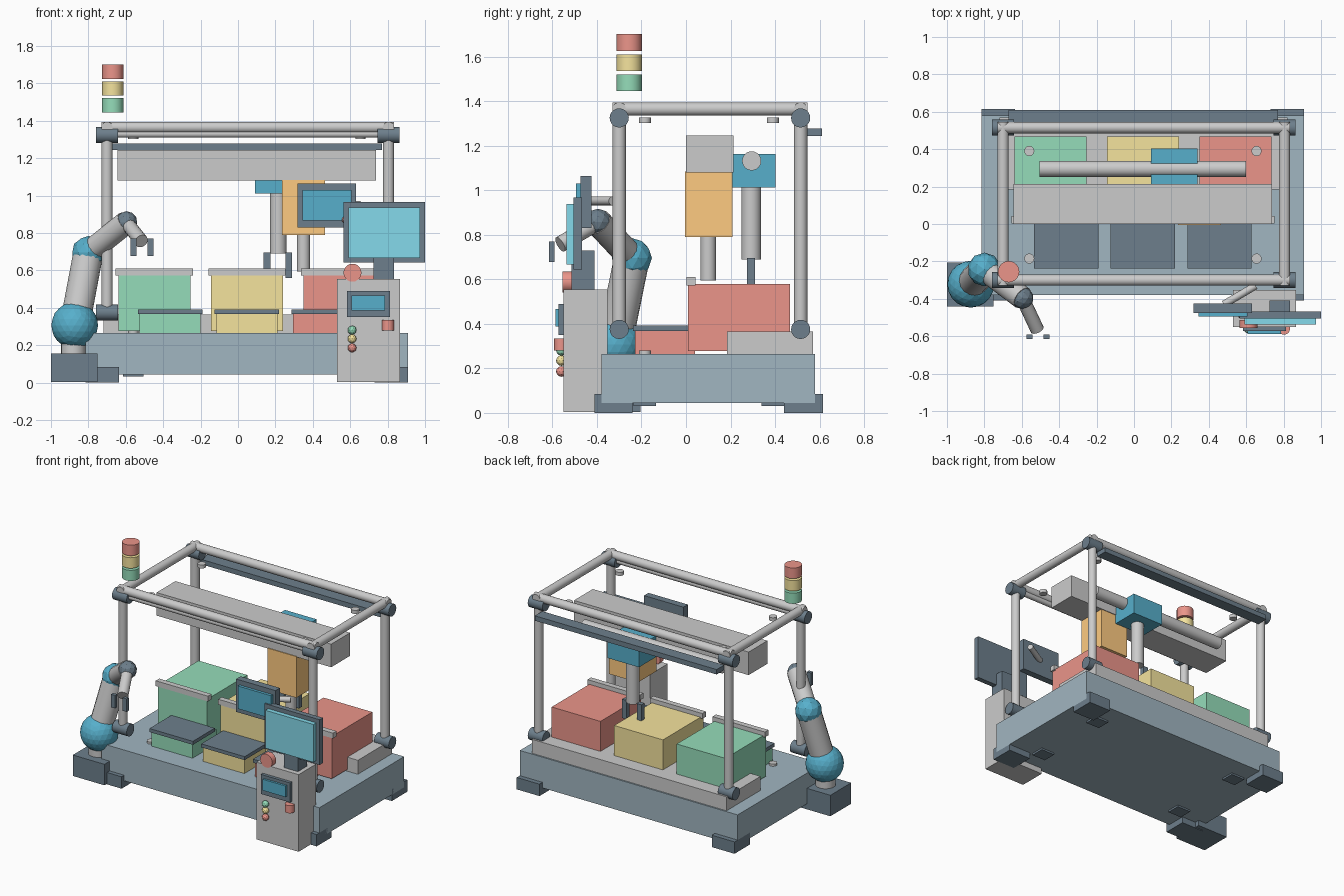
import bpy
from mathutils import Vector

if "Cube" in bpy.data.objects:
    bpy.data.objects.remove(bpy.data.objects["Cube"])

COLORS = {
    "steel": (.355, .465, .533), "dark": (.153, .212, .262), "blue": (.095, .43, .6),
    "screen": (.235, .7, .83), "green": (.30, .72, .49), "yellow": (.91, .77, .34),
    "red": (.83, .30, .255), "orange": (1, .6, .22),
}
MATS = {}
for key, c in COLORS.items():
    MATS[key] = bpy.data.materials.new(key)
    MATS[key].diffuse_color = (*c, 1)


def finish(name, col):
    o = bpy.context.object
    o.name = name
    if col:
        o.data.materials.append(MATS[col])
    return o


def box(name, x0, x1, y0, y1, z0, z1, col=None):
    bpy.ops.mesh.primitive_cube_add(size=1, location=((x0 + x1) / 2, (y0 + y1) / 2, (z0 + z1) / 2))
    o = finish(name, col)
    o.scale = (x1 - x0, y1 - y0, z1 - z0)
    return o


def rod(name, a, b, r, col=None, sides=20):
    a, b = Vector(a), Vector(b)
    d = b - a
    bpy.ops.mesh.primitive_cylinder_add(vertices=sides, radius=r, depth=d.length, location=(a + b) / 2,
                                        rotation=d.to_track_quat('Z', 'Y').to_euler())
    bpy.ops.object.shade_smooth_by_angle()
    return finish(name, col)


def ball(name, p, r, col):
    bpy.ops.mesh.primitive_ico_sphere_add(subdivisions=3 if r > .1 else 2, radius=r, location=p)
    return finish(name, col)


# Machine bed, corner feet, small pads
box("bed", -.815, .91, -.38, .58, .045, .265, "steel")
for x0, x1 in ((-.815, -.635), (.73, .91)):
    for y0, y1 in ((-.41, -.24), (.44, .615)):
        box("corner_foot", x0, x1, y0, y1, 0, .085, "dark")
for x in (-.56, .655):
    for y in (-.185, .39):
        box("bed_pad", x - .055, x + .055, y - .05, y + .05, .032, .046, "dark")
        rod("bed_disc", (x, y, .26), (x, y, .28), .027)
        rod("ceiling_disc", (x, y, 1.303), (x, y, 1.328), .027)

# Tubular frame with joint sleeves
XS, YS = (-.70, .805), (-.30, .515)
for x in XS:
    for y in YS:
        rod("frame_post", (x, y, .375), (x, y, 1.34), .03)
        for z in (.375, 1.325):
            rod("frame_joint", (x - .058, y, z), (x + .058, y, z), .043, "dark")
    rod("side_rail", (x, YS[0] - .03, 1.365), (x, YS[1] + .03, 1.365), .03)
for y in YS:
    rod("long_rail", (XS[0] - .03, y, 1.365), (XS[1] + .03, y, 1.365), .03)
rod("front_lower_rail", (XS[0], YS[0], 1.33), (XS[1], YS[0], 1.33), .02)
box("cable_tray", -.67, .77, .525, .61, 1.243, 1.278, "dark")

# Signal tower
for z, c in ((1.445, "green"), (1.535, "yellow"), (1.625, "red")):
    rod("signal_" + c, (-.67, -.255, z), (-.67, -.255, z + .076), .057, c, 24)

# Rear slab, large bins with lips, front trays with lids
box("rear_slab", -.72, .82, .185, .57, .265, .365)
for i, c in enumerate(("green", "yellow", "red")):
    x = -.447 + .495 * i
    box("bin_" + c, x - .193, x + .193, .01, .468, .277, .58, c)
    box("bin_lip", x - .207, x + .207, .003, .043, .572, .61)
    x = -.363 + .41 * i
    box("tray_" + c, x - .163, x + .163, -.228, .04, .262, .37, c)
    box("tray_lid", x - .172, x + .172, -.238, .01, .367, .392, "dark")

# Gantry beam, guide tube, carriage and gripper
box("gantry_beam", -.645, .738, 0, .213, 1.08, 1.245)
rod("guide_tube", (-.505, .295, 1.132), (.6, .295, 1.132), .043, None, 24)
box("carriage", .09, .34, .21, .403, 1.012, 1.163, "blue")
rod("lift_cylinder", (.215, .293, .69), (.215, .293, 1.015), .044)
for x in (.155, .272):
    box("lift_finger", x - .018, x + .018, .275, .31, .56, .695, "dark")

# Spindle
box("spindle_housing", .236, .466, -.005, .208, .79, 1.085, "orange")
rod("spindle_tool", (.35, .1, .595), (.35, .1, .79), .035)

# Robot arm
S1, S2, S3, TIP = (-.873, -.322, .307), (-.80, -.243, .695), (-.597, -.395, .857), (-.517, -.565, .757)
box("arm_base", -1, -.75, -.44, -.205, .005, .155, "dark")
rod("arm_pedestal", (-.88, -.322, .15), (-.88, -.322, .28), .066)
rod("upper_arm", S1, S2, .08, None, 16)
rod("forearm", S2, S3, .062, None, 16)
rod("wrist", S3, TIP, .037, None, 16)
ball("shoulder", S1, .125, "blue")
ball("elbow", S2, .09, "blue")
ball("wrist_joint", S3, .06, "dark")
for x in (-.56, -.467):
    box("arm_finger", x - .016, x + .016, -.615, -.59, .677, .77, "dark")

# Control pedestal
box("control_pedestal", .53, .865, -.55, -.352, .003, .555)
box("pedestal_bezel", .582, .812, -.572, -.548, .35, .49, "dark")
box("pedestal_display", .607, .787, -.587, -.57, .387, .467, "blue")
for z, c in ((.281, "green"), (.235, "yellow"), (.186, "red")):
    ball("lamp_" + c, (.61, -.56, z), .024, c)
rod("red_button", (.802, -.56, .28), (.802, -.56, .335), .032, "red")
rod("stop_button", (.612, -.555, .588), (.612, -.512, .588), .048, "red")

# Monitors and bracket
box("monitor_neck", .725, .835, -.515, -.41, .55, .73, "dark")
box("monitor_bezel", .565, 1, -.505, -.468, .643, .967, "dark")
box("monitor_display", .592, .973, -.537, -.504, .667, .938, "screen")
box("side_monitor_bezel", .318, .63, -.475, -.425, .83, 1.065, "dark")
box("side_monitor_display", .345, .608, -.495, -.473, .867, 1.03, "blue")
rod("monitor_bracket", (.48, -.43, .952), (.65, -.33, .952), .02)
ball("monitor_knob", (.573, -.485, .873), .02, "red")

for m in bpy.data.materials:
    if m.users and not m.is_grease_pencil:
        m.use_nodes = True
        m.node_tree.nodes["Principled BSDF"].inputs["Base Color"].default_value = m.diffuse_color
